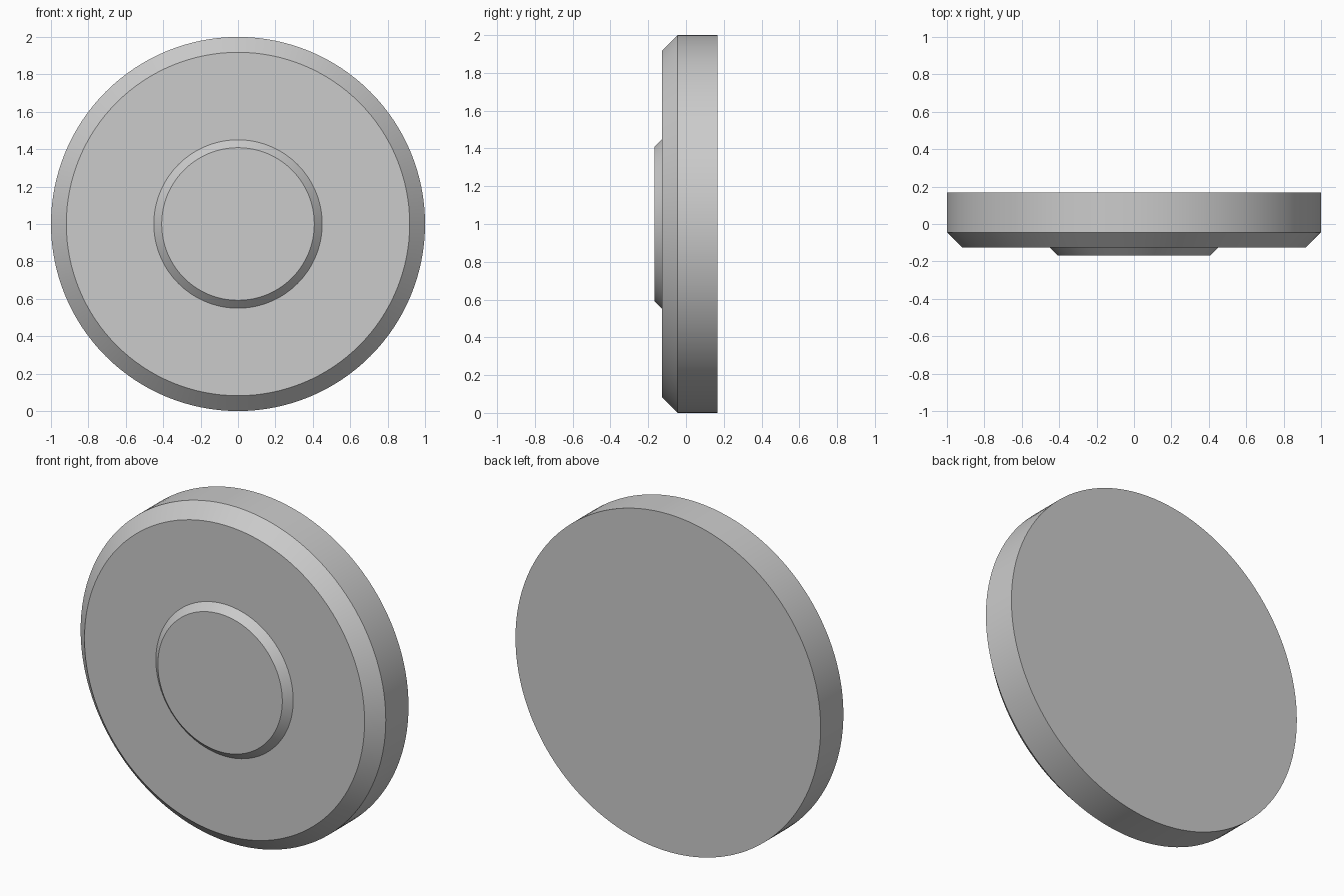
import bpy, bmesh, math
from mathutils import Vector

SEGMENTS = 128
CENTRE = Vector((0, 0, 1))

default = bpy.data.objects.get("Cube")
if default:
    bpy.data.objects.remove(default, do_unlink=True)

# Plain grey for the whole model
grey = bpy.data.materials.new("plain_grey")
grey.use_nodes = True
colour = (0.6, 0.6, 0.6, 1)
grey.diffuse_color = colour
grey.node_tree.nodes["Principled BSDF"].inputs["Base Color"].default_value = colour


def lathe(name, profile):
    """Turn a (radius, y) profile around the front-to-back axis."""
    bm = bmesh.new()
    verts = [bm.verts.new(CENTRE + Vector((r, y, 0))) for r, y in profile]
    edges = [bm.edges.new(pair) for pair in zip(verts, verts[1:])]
    bmesh.ops.spin(bm, geom=verts + edges, cent=CENTRE, axis=(0, 1, 0),
                   angle=math.tau, steps=SEGMENTS)
    bmesh.ops.remove_doubles(bm, verts=bm.verts, dist=1e-5)
    bmesh.ops.recalc_face_normals(bm, faces=bm.faces)
    mesh = bpy.data.meshes.new(name)
    bm.to_mesh(mesh)
    bm.free()
    mesh.materials.append(grey)
    obj = bpy.data.objects.new(name, mesh)
    bpy.context.collection.objects.link(obj)
    bpy.ops.object.select_all(action="DESELECT")
    obj.select_set(True)
    bpy.context.view_layer.objects.active = obj
    bpy.ops.object.shade_smooth_by_angle(angle=math.radians(30))
    return obj


# Flat back, straight rim, chamfered front, raised chamfered hub
lathe("disc_with_hub", [
    (0, 0.168), (1, 0.168),
    (1, -0.045), (0.918, -0.126),
    (0.45, -0.126), (0.408, -0.168), (0, -0.168),
])
